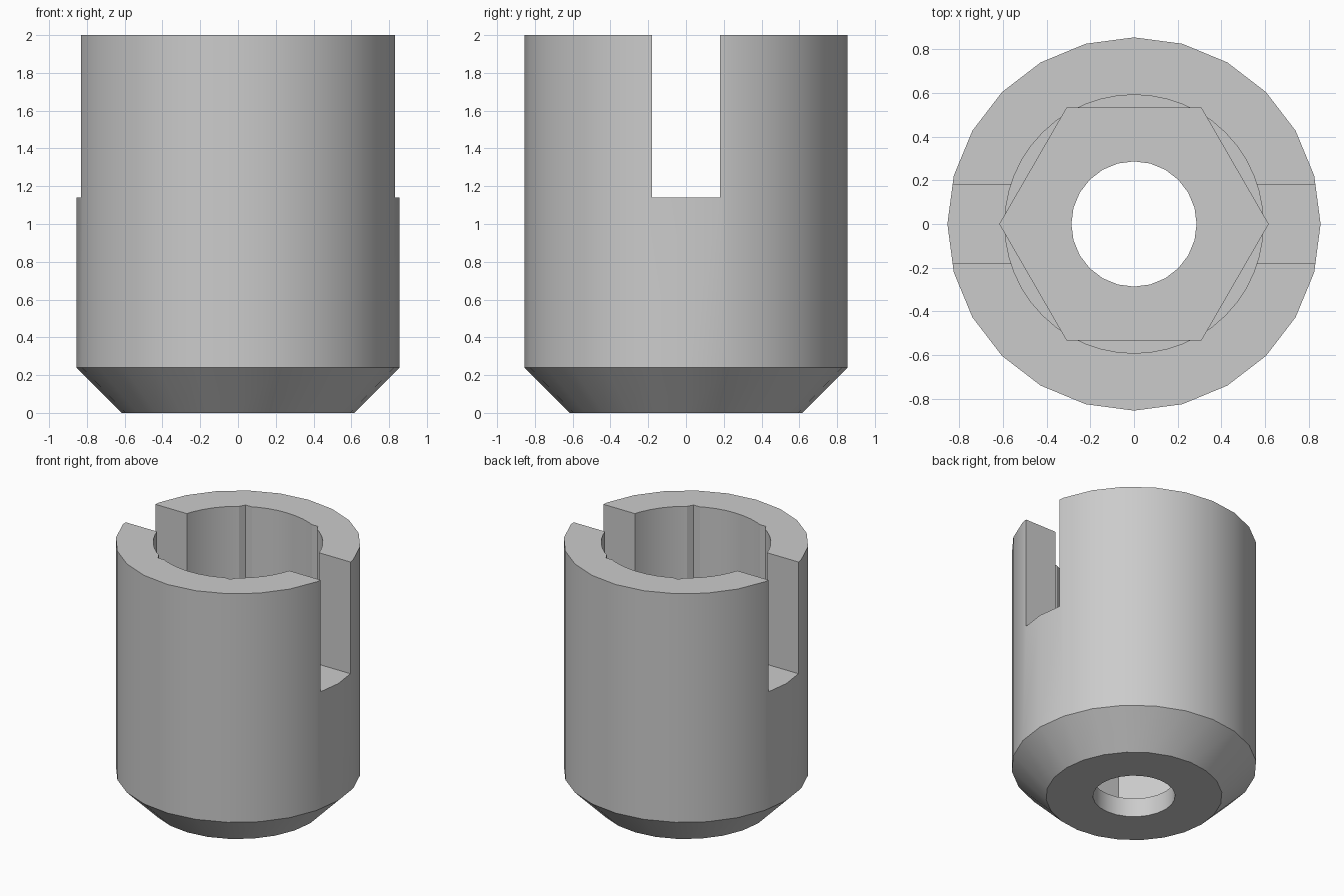
import bpy, bmesh, math

cube = bpy.data.objects.get("Cube")
if cube:
    bpy.data.objects.remove(cube, do_unlink=True)

HEIGHT = 2.0
OUTER_R = 0.855

grey = bpy.data.materials.new("plain grey")
grey.use_nodes = True
colour = (0.6, 0.6, 0.6, 1)
grey.diffuse_color = colour
grey.node_tree.nodes["Principled BSDF"].inputs["Base Color"].default_value = colour


def add_object(name, bm):
    bmesh.ops.recalc_face_normals(bm, faces=bm.faces)
    mesh = bpy.data.meshes.new(name)
    bm.to_mesh(mesh)
    bm.free()
    mesh.materials.append(grey)
    obj = bpy.data.objects.new(name, mesh)
    bpy.context.collection.objects.link(obj)
    return obj


def turned(name, profile, sides):
    """Solid of stacked rings, each given as (radius, height)."""
    bm = bmesh.new()
    rings = []
    for r, z in profile:
        angles = [math.tau * i / sides for i in range(sides)]
        rings.append([bm.verts.new((r * math.cos(a), r * math.sin(a), z)) for a in angles])
    for low, high in zip(rings, rings[1:]):
        for i in range(sides):
            j = (i + 1) % sides
            bm.faces.new((low[i], low[j], high[j], high[i]))
    bm.faces.new(rings[0])
    bm.faces.new(rings[-1])
    return add_object(name, bm)


def box(name, size, centre):
    bm = bmesh.new()
    bmesh.ops.create_cube(bm, size=1)
    bmesh.ops.scale(bm, vec=size, verts=bm.verts)
    bmesh.ops.translate(bm, vec=centre, verts=bm.verts)
    return add_object(name, bm)


# Outer sleeve with a chamfered foot
body = turned("slotted_socket", [(0.615, 0), (OUTER_R, 0.24), (OUTER_R, HEIGHT)], 24)

# Hexagonal pocket, round counterbore, through hole and cross slot
cutters = [
    turned("hex_pocket_cutter", [(0.615, 0.145), (0.615, 2.2)], 6),
    turned("counterbore_cutter", [(0.592, 1.05), (0.592, 2.3)], 48),
    turned("through_hole_cutter", [(0.287, -0.2), (0.287, 0.6)], 24),
    box("cross_slot_cutter", (2.4, 0.362, 1.2), (0, 0, 1.14 + 0.6)),
]

bpy.ops.object.select_all(action="DESELECT")
bpy.context.view_layer.objects.active = body
body.select_set(True)
for cutter in cutters:
    cutter.hide_render = True
    cut = body.modifiers.new(cutter.name, "BOOLEAN")
    cut.operation = "DIFFERENCE"
    cut.solver = "EXACT"
    cut.object = cutter
    bpy.ops.object.modifier_apply(modifier=cut.name)
for cutter in cutters:
    bpy.data.objects.remove(cutter, do_unlink=True)

# Soft shading on the round walls, crisp rims and corners
bpy.ops.object.shade_smooth_by_angle(angle=math.radians(25))
